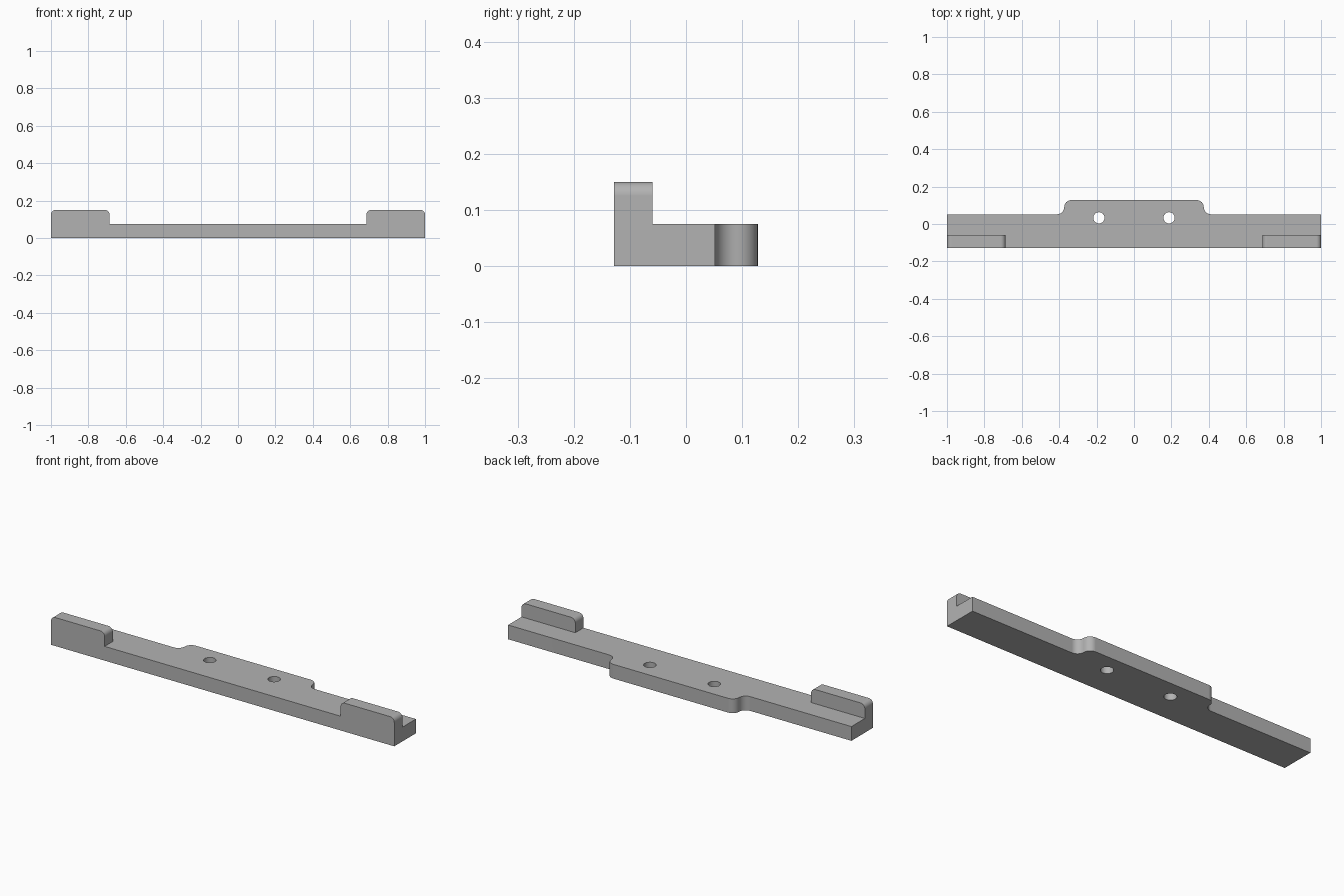
import bpy, bmesh
from math import cos, sin, radians
from mathutils import Vector

if "Cube" in bpy.data.objects:
    bpy.data.objects.remove(bpy.data.objects["Cube"], do_unlink=True)

grey = bpy.data.materials.new("plain grey")
grey.use_nodes = True
grey.diffuse_color = (0.45, 0.45, 0.45, 1)
grey.node_tree.nodes["Principled BSDF"].inputs["Base Color"].default_value = grey.diffuse_color

FRONT, SHELF, EDGE, BACK = -0.128, -0.06, 0.052, 0.128
PLATE, TOP = 0.075, 0.15


def arc(cx, cy, r, start, end, steps=10):
    angles = [radians(start + (end - start) * i / steps) for i in range(steps + 1)]
    return [(cx + r * cos(a), cy + r * sin(a)) for a in angles]


def mirrored(half):
    """Close an outline by mirroring its right half across x = 0."""
    return half + [(-x, y) for x, y in reversed(half)]


def prism(name, outline, to_3d, push):
    """Extrude a closed 2D outline along a vector."""
    bm = bmesh.new()
    face = bm.faces.new([bm.verts.new(to_3d(u, v)) for u, v in outline])
    ext = bmesh.ops.extrude_face_region(bm, geom=[face])
    moved = [g for g in ext["geom"] if isinstance(g, bmesh.types.BMVert)]
    bmesh.ops.translate(bm, verts=moved, vec=Vector(push))
    bmesh.ops.recalc_face_normals(bm, faces=bm.faces)
    mesh = bpy.data.meshes.new(name)
    bm.to_mesh(mesh)
    bm.free()
    mesh.materials.append(grey)
    obj = bpy.data.objects.new(name, mesh)
    bpy.context.collection.objects.link(obj)
    return obj


def combine(target, tool, operation):
    mod = target.modifiers.new(operation, "BOOLEAN")
    mod.operation, mod.solver, mod.object = operation, "EXACT", tool
    bpy.ops.object.select_all(action="DESELECT")
    bpy.context.view_layer.objects.active = target
    target.select_set(True)
    bpy.ops.object.modifier_apply(modifier=mod.name)
    bpy.data.objects.remove(tool, do_unlink=True)


# Base plate with a filleted mounting tab at the back
r = (BACK - EDGE) / 2
side = 0.373
plate_half = [(1, SHELF), (1, EDGE)]
plate_half += arc(side + r, EDGE + r, r, 270, 180)
plate_half += arc(side - r, EDGE + r, r, 0, 90)[1:]
bracket = prism("mounting_bracket", mirrored(plate_half),
                lambda u, v: (u, v, 0), (0, 0, PLATE))

# Front strip with a raised, rounded lip at each end
c, inner = 0.025, 0.687
strip_half = [(1, 0)] + arc(1 - c, TOP - c, c, 0, 90)
strip_half += arc(inner + c, TOP - c, c, 90, 180) + [(inner, PLATE)]
strip = prism("front_strip", mirrored(strip_half),
              lambda u, v: (u, FRONT, v), (0, SHELF - FRONT, 0))
combine(bracket, strip, "UNION")

# Two screw holes through the tab
for x in (-0.1875, 0.1875):
    hole = prism("screw_hole", arc(x, 0.033, 0.03, 0, 360, 40)[:-1],
                 lambda u, v: (u, v, -0.05), (0, 0, 0.2))
    hole.hide_render = True
    combine(bracket, hole, "DIFFERENCE")

# Smooth the fillets and keep the flats crisp
bpy.ops.object.shade_smooth_by_angle(angle=radians(30))
weighted = bracket.modifiers.new("flat faces", "WEIGHTED_NORMAL")
weighted.keep_sharp = True
